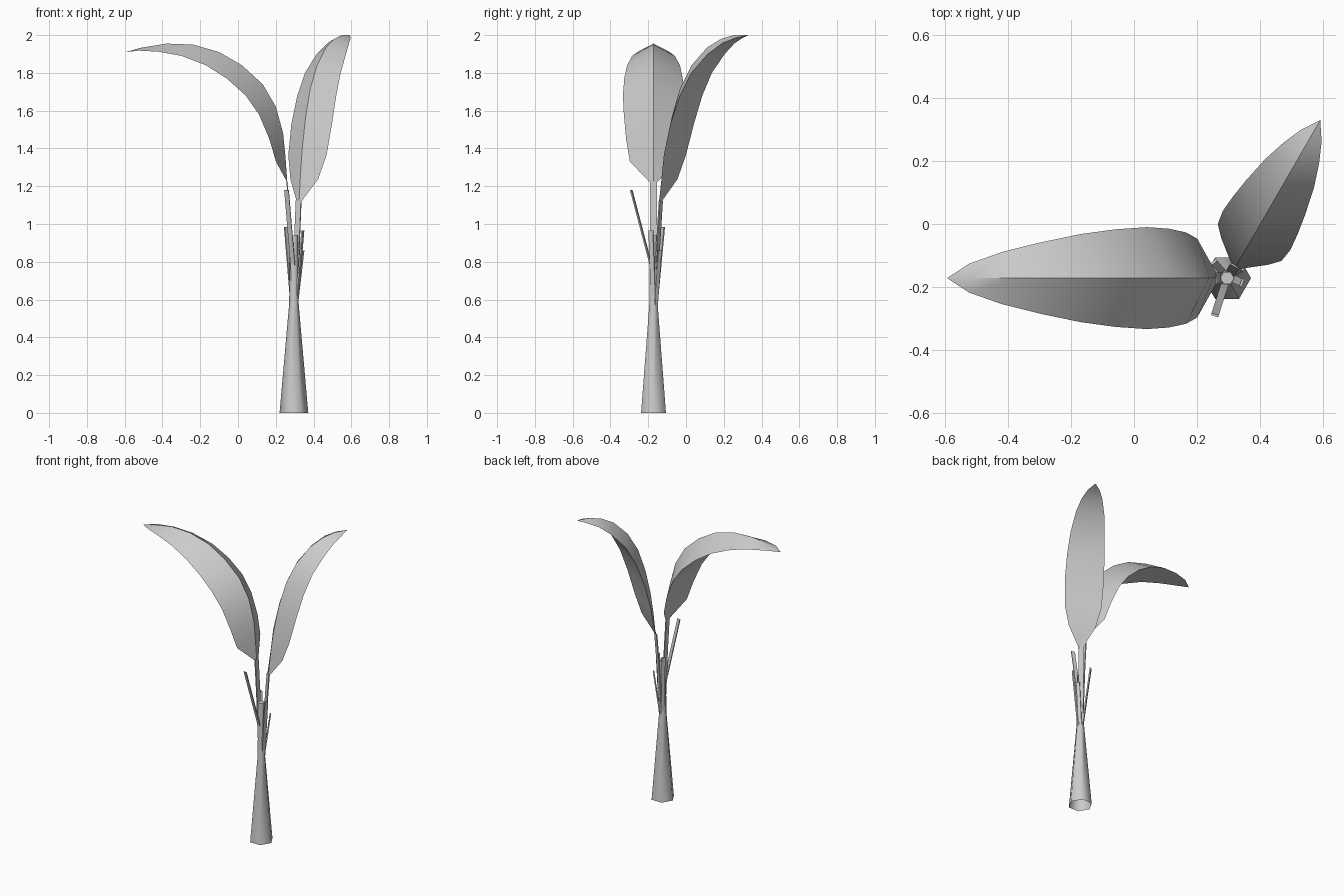
import bpy, bmesh, math
from mathutils import Vector

cube = bpy.data.objects.get("Cube")
if cube:
    bpy.data.objects.remove(cube, do_unlink=True)

mat = bpy.data.materials.new("plain grey")
mat.use_nodes = True
GREY = (0.6, 0.6, 0.6, 1)
mat.diffuse_color = GREY
mat.node_tree.nodes["Principled BSDF"].inputs["Base Color"].default_value = GREY

AXIS = Vector((0.296, -0.172, 0))


def finish(name, bm, angle=40):
    bmesh.ops.recalc_face_normals(bm, faces=bm.faces)
    me = bpy.data.meshes.new(name)
    bm.to_mesh(me)
    bm.free()
    me.materials.append(mat)
    ob = bpy.data.objects.new(name, me)
    bpy.context.collection.objects.link(ob)
    bpy.ops.object.select_all(action='DESELECT')
    ob.select_set(True)
    bpy.context.view_layer.objects.active = ob
    bpy.ops.object.shade_smooth_by_angle(angle=math.radians(angle))


def skin(bm, rings):
    """Join successive closed rings of vertices with quads."""
    n = len(rings[0])
    for a, b in zip(rings, rings[1:]):
        for i in range(n):
            j = (i + 1) % n
            bm.faces.new((a[i], a[j], b[j], b[i]))


# Hexagonal trunk, open underneath
bm = bmesh.new()
rings = []
for z, r in ((0, 0.076), (0.58, 0.025), (0.94, 0.022)):
    rings.append([bm.verts.new(AXIS + Vector((r * math.cos(k * math.pi / 3),
                                              r * math.sin(k * math.pi / 3), z)))
                  for k in range(6)])
skin(bm, rings)
bm.faces.new(rings[-1])
finish("trunk", bm, 65)


# Flat stalks: a path of points, wide across the outward direction
def stalk(name, path, heading, width, thick):
    a = math.radians(heading)
    out = Vector((math.cos(a), math.sin(a), 0)) * thick / 2
    side = Vector((-math.sin(a), math.cos(a), 0)) * width / 2
    bm = bmesh.new()
    rings = [[bm.verts.new(Vector(p) + s) for s in
              (out + side, side - out, -out - side, out - side)] for p in path]
    skin(bm, rings)
    bm.faces.new(rings[0][::-1])
    bm.faces.new(rings[-1])
    finish(name, bm)


stalk("front_cut_stalk", [(0.292, -0.18, 0.76), (0.257, -0.29, 1.18)], 252, 0.024, 0.007)
stalk("back_cut_stalk", [(0.288, -0.16, 0.57), (0.254, -0.121, 0.985)], 130, 0.022, 0.008)
stalk("left_cut_stalk", [(0.31, -0.172, 0.57), (0.343, -0.186, 0.965)], -20, 0.025, 0.008)
stalk("short_cut_stalk", [(0.308, -0.16, 0.57), (0.342, -0.139, 0.86)], 35, 0.022, 0.008)
stalk("right_leaf_stalk", [(0.285, -0.172, 0.7), (0.273, -0.172, 1.0), (0.26, -0.172, 1.225)],
      180, 0.036, 0.007)
stalk("left_leaf_stalk", [(0.304, -0.16, 0.6), (0.312, -0.147, 0.9), (0.321, -0.133, 1.125)],
      60, 0.032, 0.007)


# Leaves: ridged on top, flat across underneath
# Each station is rib reach, rib z, edge reach, edge z, half width
def leaf(name, heading, origin, stations):
    a = math.radians(heading)
    u = Vector((math.cos(a), math.sin(a), 0))
    v = Vector((-math.sin(a), math.cos(a), 0))
    up = Vector((0, 0, 1))
    bm = bmesh.new()
    rows = []
    for rs, rz, es, ez, w in stations:
        edge = origin + u * es + up * ez
        rows.append([bm.verts.new(edge - v * w),
                     bm.verts.new(origin + u * rs + up * rz),
                     bm.verts.new(edge + v * w)])
    skin(bm, rows)
    bmesh.ops.remove_doubles(bm, verts=bm.verts, dist=0.001)
    # Keep the midrib crease crisp beyond the flatter base
    rib = {r[1] for r in rows[2:] if r[1].is_valid}
    for e in bm.edges:
        if e.verts[0] in rib and e.verts[1] in rib:
            e.smooth = False
    finish(name, bm, 35)


leaf("right_leaf", 180, AXIS, [
    (0.035, 1.22, 0.035, 1.22, 0.018),
    (0.045, 1.36, 0.095, 1.33, 0.125),
    (0.057, 1.48, 0.13, 1.45, 0.145),
    (0.095, 1.62, 0.185, 1.58, 0.157),
    (0.165, 1.74, 0.255, 1.68, 0.162),
    (0.275, 1.84, 0.355, 1.77, 0.155),
    (0.395, 1.91, 0.465, 1.84, 0.14),
    (0.535, 1.95, 0.595, 1.89, 0.113),
    (0.675, 1.955, 0.715, 1.912, 0.083),
    (0.815, 1.932, 0.82, 1.918, 0.046),
    (0.89, 1.91, 0.89, 1.91, 0)])

leaf("left_leaf", 60, AXIS + Vector((0.005, -0.002, 0)), [
    (0.045, 1.12, 0.045, 1.12, 0.015),
    (0.06, 1.27, 0.1, 1.238, 0.085),
    (0.08, 1.41, 0.133, 1.365, 0.117),
    (0.115, 1.57, 0.178, 1.53, 0.124),
    (0.165, 1.72, 0.232, 1.68, 0.119),
    (0.235, 1.84, 0.296, 1.8, 0.109),
    (0.33, 1.935, 0.386, 1.9, 0.09),
    (0.415, 1.98, 0.46, 1.957, 0.066),
    (0.495, 2.0, 0.525, 1.985, 0.038),
    (0.582, 2.0, 0.582, 2.0, 0)])
